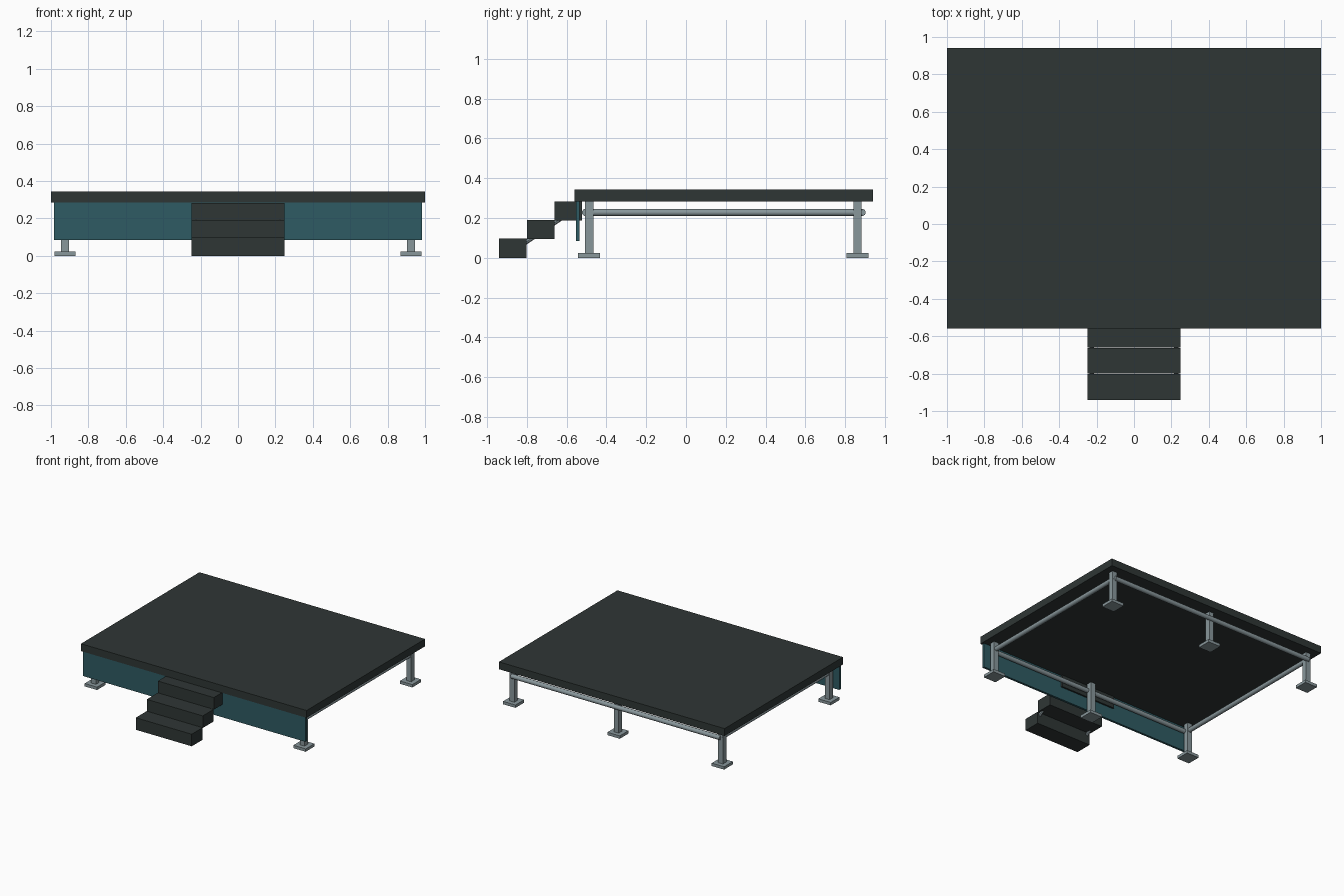
import bpy
from mathutils import Vector

if "Cube" in bpy.data.objects:
    bpy.data.objects.remove(bpy.data.objects["Cube"])


def material(name, rgb):
    m = bpy.data.materials.new(name)
    m.diffuse_color = (*rgb, 1)
    m.use_nodes = True
    m.node_tree.nodes["Principled BSDF"].inputs["Base Color"].default_value = m.diffuse_color
    return m


DARK = material("dark_deck", (0.028, 0.037, 0.036))
TEAL = material("teal_panel", (0.028, 0.105, 0.125))
METAL = material("grey_metal", (0.25, 0.31, 0.33))


def box(name, lo, hi, mat):
    lo, hi = Vector(lo), Vector(hi)
    bpy.ops.mesh.primitive_cube_add(size=1, location=(lo + hi) / 2)
    ob = bpy.context.object
    ob.name = name
    ob.scale = hi - lo
    bpy.ops.object.transform_apply(location=False, rotation=False, scale=True)
    ob.data.materials.append(mat)
    return ob


def pipe(name, a, b, radius, mat, sides=16):
    a, b = Vector(a), Vector(b)
    bpy.ops.mesh.primitive_cylinder_add(vertices=sides, radius=radius,
                                        depth=(b - a).length, location=(a + b) / 2)
    ob = bpy.context.object
    ob.name = name
    ob.rotation_euler = (b - a).to_track_quat('Z', 'Y').to_euler()
    ob.data.materials.append(mat)
    bpy.ops.object.shade_smooth_by_angle()
    return ob


# Platform and front skirt
box("deck", (-1, -0.56, 0.284), (1, 0.94, 0.343), DARK)
box("front_skirt", (-0.985, -0.553, 0.085), (0.985, -0.535, 0.284), TEAL)

# Legs with foot plates
LEG_X, LEG_Y = (-0.925, 0, 0.925), (-0.487, 0.862)
for x in LEG_X:
    for y in LEG_Y:
        box("leg", (x - 0.021, y - 0.021, 0.02), (x + 0.021, y + 0.021, 0.284), METAL)
        box("foot_plate", (x - 0.055, y - 0.055, 0), (x + 0.055, y + 0.055, 0.023), METAL)

# Bracing rails, long ones just outside the leg centres
for y in (-0.505, 0.885):
    pipe("long_rail", (-0.925, y, 0.228), (0.925, y, 0.228), 0.018, METAL)
for x in (-0.925, 0.925):
    pipe("side_rail", (x, -0.505, 0.228), (x, 0.885, 0.228), 0.018, METAL)

# Steps
for i in range(3):
    y = -0.94 + 0.14 * i
    z = 0.0935 * i
    box("step", (-0.248, y, z), (0.248, y + 0.138, z + 0.0965), DARK)

# Slanted stringers joining the steps
for x in (-0.225, 0.225):
    pipe("step_stringer", (x, -0.84, 0.055), (x, -0.56, 0.245), 0.012, METAL, 8)
